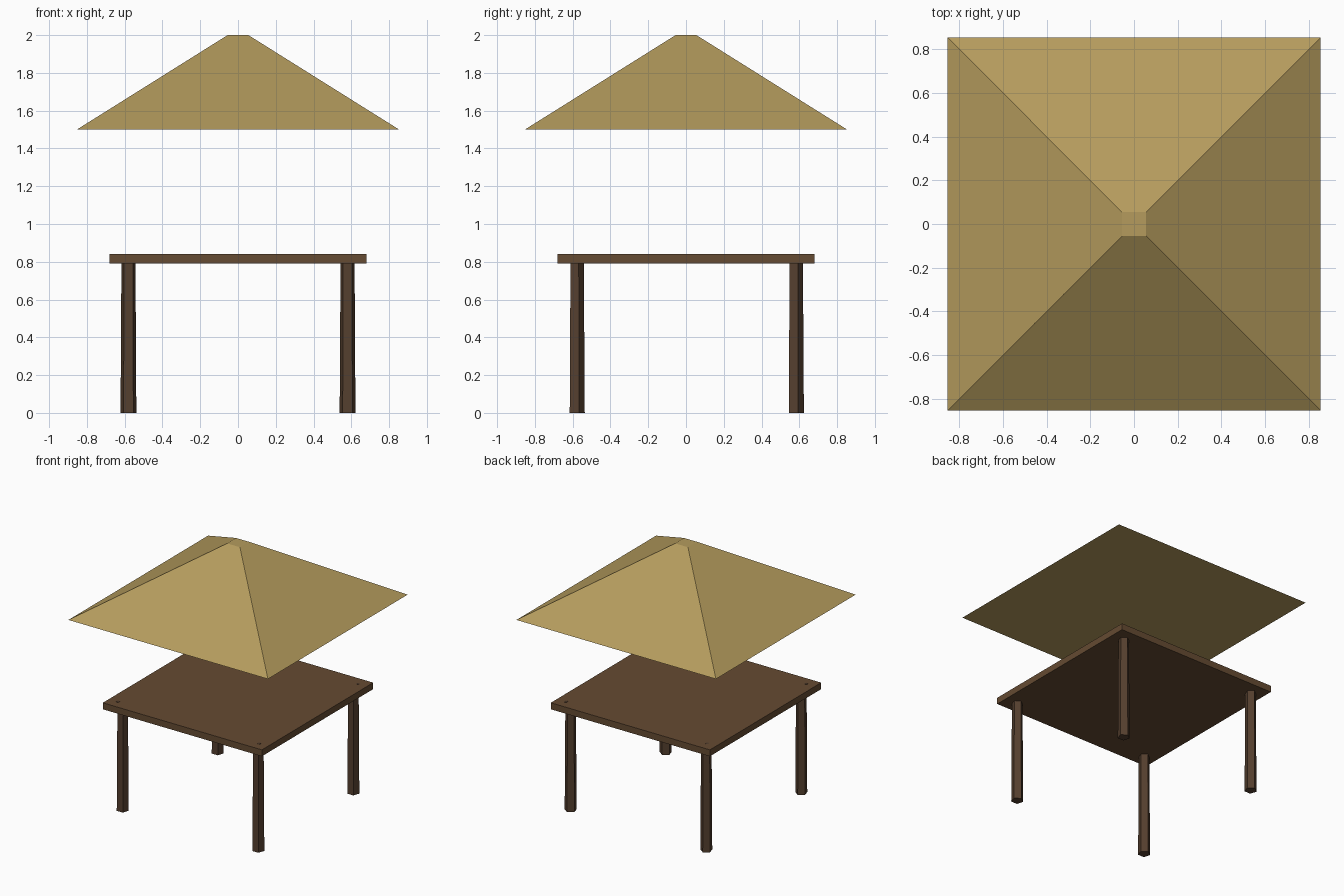
import bpy
import math

if "Cube" in bpy.data.objects:
    bpy.data.objects.remove(bpy.data.objects["Cube"])


def material(name, rgb):
    mat = bpy.data.materials.new(name)
    mat.diffuse_color = (*rgb, 1)
    mat.use_nodes = True
    mat.node_tree.nodes["Principled BSDF"].inputs["Base Color"].default_value = mat.diffuse_color
    return mat


def frustum(name, sides, r0, r1, z0, z1, mat, at=(0, 0), start=90):
    """Closed prism with flat sides, tapering from r0 to r1."""
    verts = []
    for r, z in ((r0, z0), (r1, z1)):
        for i in range(sides):
            a = math.radians(start) + math.tau * i / sides
            verts.append((r * math.cos(a), r * math.sin(a), z))
    faces = [tuple(reversed(range(sides))), tuple(range(sides, 2 * sides))]
    for i in range(sides):
        j = (i + 1) % sides
        faces.append((i, j, j + sides, i + sides))
    mesh = bpy.data.meshes.new(name)
    mesh.from_pydata(verts, [], faces)
    mesh.materials.append(mat)
    obj = bpy.data.objects.new(name, mesh)
    obj.location = (*at, 0)
    bpy.context.collection.objects.link(obj)
    return obj


straw = material("straw", (0.46, 0.33, 0.11))
wood = material("wood", (0.13, 0.07, 0.032))
dark_wood = material("dark_wood", (0.09, 0.05, 0.028))
R2 = math.sqrt(2)

# Floating pyramid roof with a small flat peak
frustum("roof", 4, 0.853 * R2, 0.055 * R2, 1.5, 2.0, straw, start=45)

# Square platform
frustum("platform", 4, 0.68 * R2, 0.68 * R2, 0.79, 0.84, wood, start=45)

# Five-sided tapered legs and the small pegs above them
for sx, side in ((-1, "left"), (1, "right")):
    for sy, end in ((-1, "front"), (1, "back")):
        frustum(f"{end}_{side}_leg", 5, 0.044, 0.039, 0, 0.80, dark_wood,
                (0.58 * sx, 0.58 * sy))
        frustum(f"{end}_{side}_peg", 5, 0.014, 0.014, 0.80, 0.842, dark_wood,
                (0.604 * sx, 0.604 * sy))
